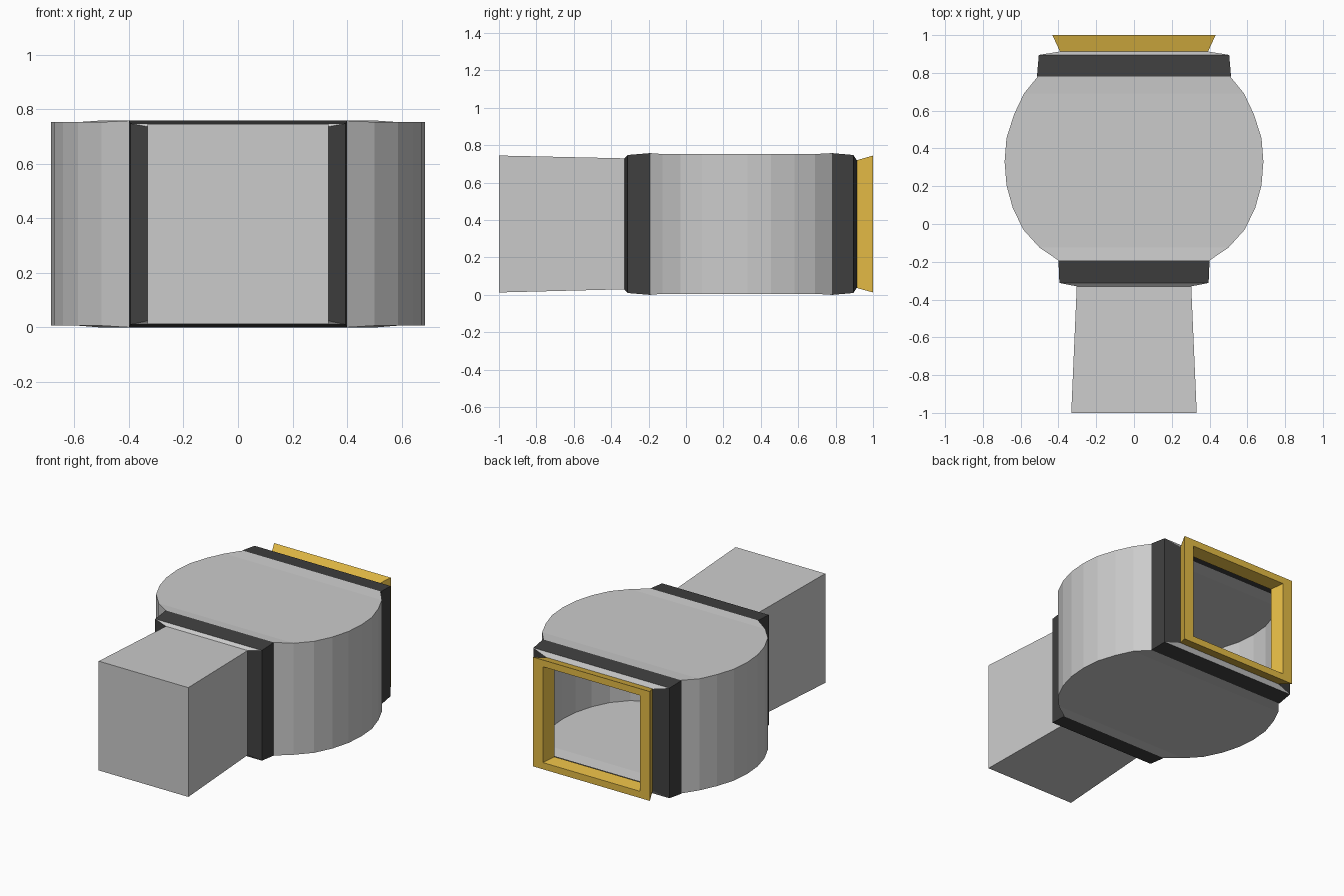
import bpy, bmesh

if "Cube" in bpy.data.objects:
    bpy.data.objects.remove(bpy.data.objects["Cube"])


def material(name, colour):
    m = bpy.data.materials.new(name)
    m.diffuse_color = colour
    m.use_nodes = True
    m.node_tree.nodes["Principled BSDF"].inputs["Base Color"].default_value = m.diffuse_color
    return m


grey = material("grey", (0.8, 0.8, 0.8, 1))
black = material("black", (0.05, 0.05, 0.05, 1))
gold = material("gold", (0.78, 0.5, 0.06, 1))


def loft(name, sections, mats=(), cap_front=False, grey_bevel=None):
    """Skin rectangular sections (y, half width, z low, z high) along y."""
    bm = bmesh.new()
    rings = [[bm.verts.new((x, y, z)) for x, z in ((-w, lo), (w, lo), (w, hi), (-w, hi))]
             for y, w, lo, hi in sections]
    if cap_front:
        bm.faces.new(rings[0])
    for k, (a, b) in enumerate(zip(rings, rings[1:])):
        for i in range(4):
            j = (i + 1) % 4
            face = bm.faces.new((b[i], b[j], a[j], a[i]))
            # top and bottom bevels of the collars stay grey
            if k == grey_bevel and i in (0, 2):
                face.material_index = 1
    mesh = bpy.data.meshes.new(name)
    bm.to_mesh(mesh)
    bm.free()
    for m in mats:
        mesh.materials.append(m)
    ob = bpy.data.objects.new(name, mesh)
    bpy.context.collection.objects.link(ob)
    return ob


# Closed tapered box at the front
loft("front_box", [(-1, 0.332, 0.013, 0.745), (-0.33, 0.303, 0.03, 0.73)], cap_front=True)

# Black front collar with a bevelled lip
loft("front_collar",
     [(-0.33, 0.303, 0.03, 0.73), (-0.312, 0.395, 0.01, 0.748), (-0.193, 0.4, 0.0, 0.758)],
     (black, grey), grey_bevel=0)

# Rounded hollow body
outline = [(-0.193, 0.4), (-0.125, 0.5), (-0.03, 0.586), (0.085, 0.642), (0.205, 0.675),
           (0.33, 0.685), (0.455, 0.675), (0.58, 0.635), (0.69, 0.583), (0.78, 0.51)]
last = len(outline) - 1
loft("round_body", [(y, w, 0.0, 0.758) if k in (0, last) else (y, w, 0.006, 0.753)
                    for k, (y, w) in enumerate(outline)])

# Black rear collar with a bevelled lip
loft("rear_collar",
     [(0.78, 0.514, 0.0, 0.758), (0.895, 0.504, 0.01, 0.748), (0.913, 0.392, 0.037, 0.72)],
     (black, grey), grey_bevel=1)

# Gold flared frame around the rear opening
loft("rear_frame",
     [(0.913, 0.392, 0.037, 0.72), (1, 0.432, 0.013, 0.745),
      (1, 0.36, 0.058, 0.70), (0.913, 0.335, 0.07, 0.688)], (gold,))
